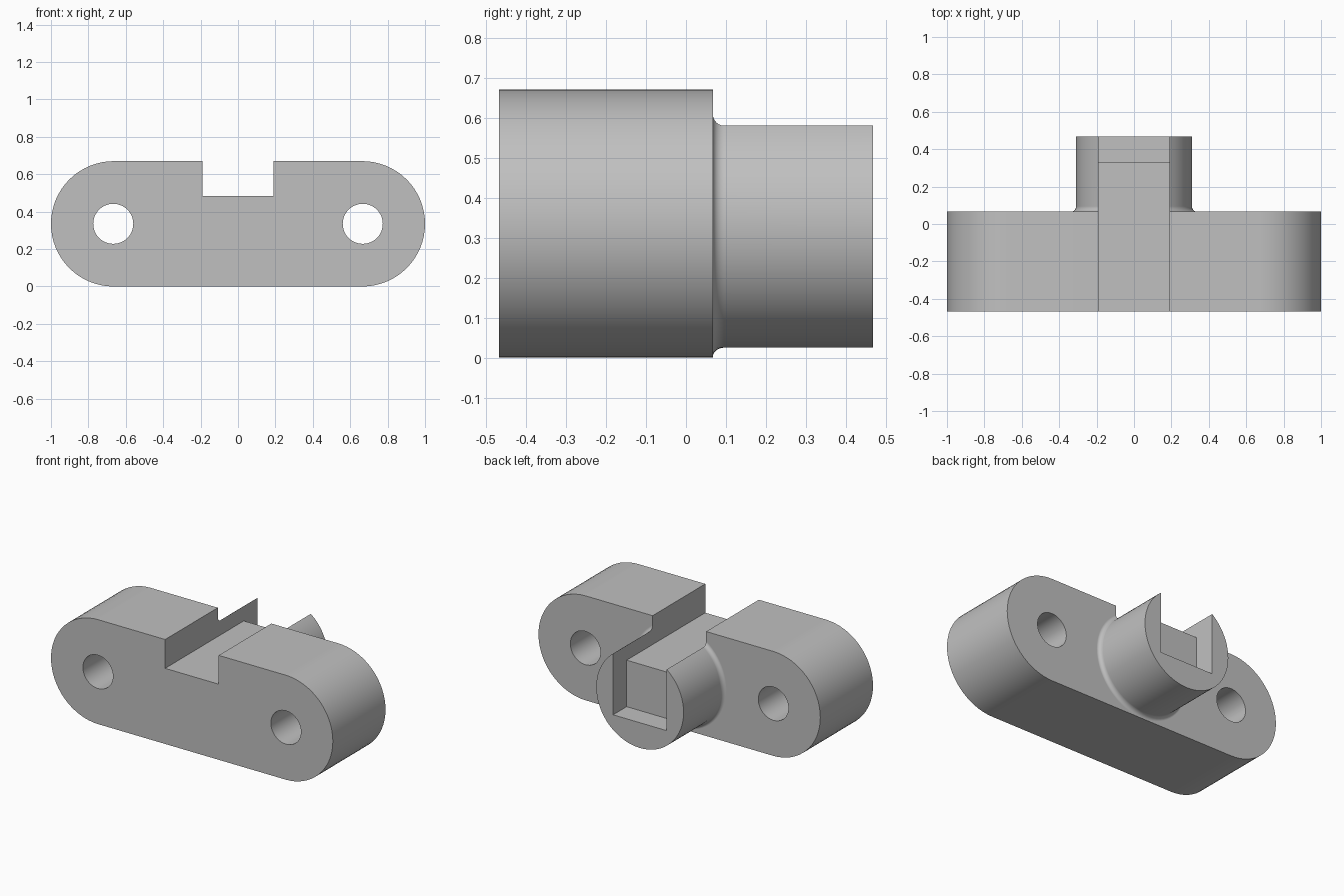
import bpy, bmesh
from math import sin, cos, pi, radians

cube = bpy.data.objects.get("Cube")
if cube:
    bpy.data.objects.remove(cube, do_unlink=True)

grey = bpy.data.materials.new("plain grey")
grey.use_nodes = True
colour = (0.53, 0.53, 0.53, 1)
grey.diffuse_color = colour
grey.node_tree.nodes["Principled BSDF"].inputs["Base Color"].default_value = colour

FRONT, STEP, BACK = -0.467, 0.067, 0.467
R = 0.335            # end radius and centre height of the body
END_X = 1 - R
BOSS_R = 0.31
SLOT_HALF = 0.19
SLOT_FLOOR = 0.485


def loft(name, rings):
    """Skin a series of equal rings and cap both ends."""
    bm = bmesh.new()
    loops = [[bm.verts.new(p) for p in ring] for ring in rings]
    n = len(loops[0])
    for a, b in zip(loops, loops[1:]):
        for i in range(n):
            j = (i + 1) % n
            bm.faces.new((a[i], a[j], b[j], b[i]))
    bm.faces.new(loops[0])
    bm.faces.new(loops[-1])
    bmesh.ops.recalc_face_normals(bm, faces=bm.faces)
    mesh = bpy.data.meshes.new(name)
    bm.to_mesh(mesh)
    bm.free()
    mesh.materials.append(grey)
    obj = bpy.data.objects.new(name, mesh)
    bpy.context.collection.objects.link(obj)
    return obj


def circle(x, y, r, n=72):
    return [(x + r * cos(2 * pi * i / n), y, R + r * sin(2 * pi * i / n)) for i in range(n)]


def box(name, x0, x1, y0, y1, z0, z1):
    return loft(name, [[(x0, y, z0), (x1, y, z0), (x1, y, z1), (x0, y, z1)] for y in (y0, y1)])


def stadium(y, steps=32):
    points = []
    for side, start in ((1, -pi / 2), (-1, pi / 2)):
        for i in range(steps + 1):
            a = start + pi * i / steps
            points.append((side * END_X + R * cos(a), y, R + R * sin(a)))
    return points


# Rounded body
body = loft("rounded_block", [stadium(FRONT), stadium(STEP)])

# Round boss with a filleted root
fillet_r, fillet_y = 0.024, 0.028
rings = [circle(0, 0, BOSS_R + fillet_r)]
for i in range(7):
    a = pi / 2 * i / 6
    rings.append(circle(0, STEP + fillet_y * (1 - cos(a)), BOSS_R + fillet_r * (1 - sin(a))))
rings.append(circle(0, BACK, BOSS_R))
boss = loft("round_boss", rings)

# Bolt holes, full-length slot and deeper end pocket
cutters = [loft("hole_cutter", [circle(s * 0.667, FRONT - 0.1, 0.107, 48),
                                circle(s * 0.667, STEP + 0.1, 0.107, 48)]) for s in (-1, 1)]
cutters.append(box("slot_cutter", -SLOT_HALF, SLOT_HALF, FRONT - 0.1, BACK + 0.1, SLOT_FLOOR, 1))
cutters.append(box("pocket_cutter", -SLOT_HALF, SLOT_HALF, 0.33, BACK + 0.2, 0.187, 1.1))

for tool, operation in [(boss, 'UNION')] + [(c, 'DIFFERENCE') for c in cutters]:
    tool.hide_render = True
    mod = body.modifiers.new(tool.name, 'BOOLEAN')
    mod.operation = operation
    mod.solver = 'EXACT'
    mod.object = tool

# Bake the cuts and discard the helpers
depsgraph = bpy.context.evaluated_depsgraph_get()
baked = bpy.data.meshes.new_from_object(body.evaluated_get(depsgraph))
body.modifiers.clear()
body.data = baked
for tool in [boss] + cutters:
    bpy.data.objects.remove(tool, do_unlink=True)

# Smooth curves with crisp edges
bpy.ops.object.select_all(action='DESELECT')
body.select_set(True)
bpy.context.view_layer.objects.active = body
bpy.ops.object.shade_smooth_by_angle(angle=radians(30))
weighted = body.modifiers.new("flat_face_normals", 'WEIGHTED_NORMAL')
weighted.keep_sharp = True
